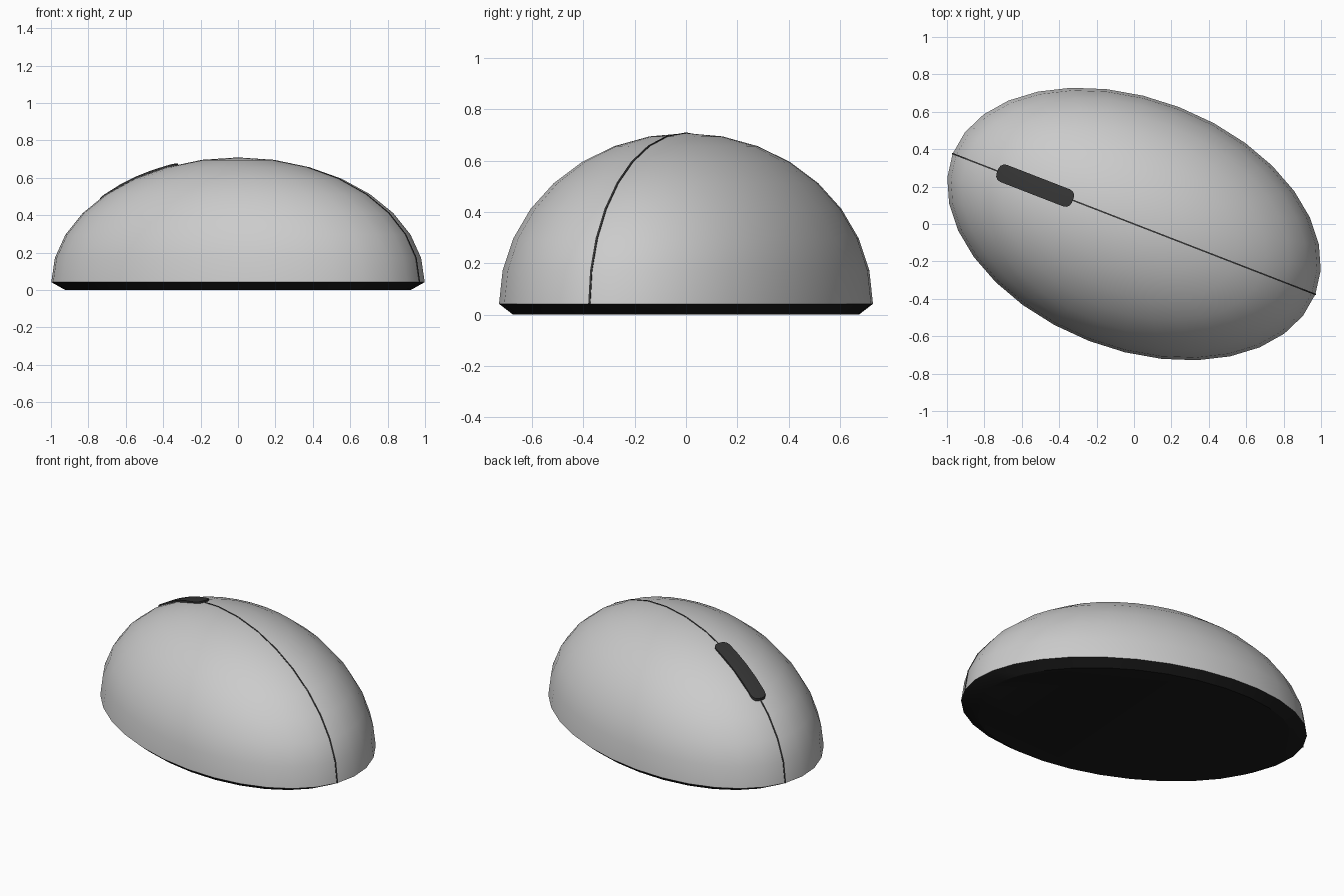
import bpy, bmesh, math
from mathutils import Matrix

if "Cube" in bpy.data.objects:
    bpy.data.objects.remove(bpy.data.objects["Cube"])

A, B, H, Z0 = 1.04, 0.67, 0.665, 0.042   # dome half-axes and rim height
TURN = Matrix.Rotation(math.radians(-21.2), 4, 'Z')


def material(name, v):
    m = bpy.data.materials.new(name)
    m.diffuse_color = (v, v, v, 1)
    m.use_nodes = True
    m.node_tree.nodes["Principled BSDF"].inputs["Base Color"].default_value = m.diffuse_color
    return m


def finish(name, bm, mat=None, angle=30):
    bmesh.ops.recalc_face_normals(bm, faces=bm.faces)
    bm.transform(TURN)
    me = bpy.data.meshes.new(name)
    bm.to_mesh(me)
    bm.free()
    ob = bpy.data.objects.new(name, me)
    bpy.context.collection.objects.link(ob)
    if mat:
        me.materials.append(mat)
    bpy.context.view_layer.objects.active = ob
    ob.select_set(True)
    bpy.ops.object.shade_smooth_by_angle(angle=math.radians(angle))
    ob.select_set(False)
    return ob


def dome_z(x, y):
    return Z0 + H * math.sqrt(max(0, 1 - (x / A) ** 2 - (y / B) ** 2))


black = material("base_black", 0.01)
dark = material("dark_grey", 0.035)

# domed shell: upper half of a stretched sphere
bm = bmesh.new()
bmesh.ops.create_uvsphere(bm, u_segments=32, v_segments=16, radius=1)
bmesh.ops.delete(bm, geom=[v for v in bm.verts if v.co.z < -0.01], context='VERTS')
bm.transform(Matrix.Translation((0, 0, Z0)) @ Matrix.Diagonal((A, B, H, 1)))
finish("shell", bm)

# base plate, tapering towards the ground
bm = bmesh.new()
bmesh.ops.create_cone(bm, cap_ends=True, segments=32, radius1=0.925, radius2=1, depth=Z0)
bm.transform(Matrix.Translation((0, 0, Z0 / 2)) @ Matrix.Diagonal((A, B, 1, 1)))
finish("base_plate", bm, black)

# thin seam running over the shell along its length
bm = bmesh.new()
rows = []
for i in range(17):
    t = math.pi * i / 16
    c, s = math.cos(t), math.sin(t)
    rows.append([bm.verts.new((A * k * c, y, Z0 + H * k * s))
                 for k, y in ((0.98, -.004), (1.003, -.004), (1.003, .004), (0.98, .004))])
for p, q in zip(rows, rows[1:]):
    for j in range(4):
        bm.faces.new((p[j], p[(j + 1) % 4], q[(j + 1) % 4], q[j]))
bm.faces.new(rows[0])
bm.faces.new(rows[-1])
finish("seam", bm, dark)

# scroll wheel: rounded strip barely rising from the shell
bm = bmesh.new()
MID, HALF, WIDE, R = -0.567, 0.216, 0.049, 0.035
corner = [R * (1 - math.cos(math.radians(d))) for d in (0, 30, 60, 90)]
us = [-HALF + c for c in corner] + [-0.09, 0, 0.09] + [HALF - c for c in reversed(corner)]
rows = []
for u in us:
    e = max(0, abs(u) - (HALF - R))
    w = WIDE - R + math.sqrt(max(0, R * R - e * e))
    rows.append([bm.verts.new((MID + u, w * k, dome_z(MID + u, w * k) + 0.009))
                 for k in (-1, -0.5, 0, 0.5, 1)])
for p, q in zip(rows, rows[1:]):
    for j in range(4):
        bm.faces.new((p[j], q[j], q[j + 1], p[j + 1]))
top = list(bm.faces)
low = bmesh.ops.extrude_face_region(bm, geom=top, use_keep_orig=True)
for v in low["geom"]:
    if isinstance(v, bmesh.types.BMVert):
        v.co.z -= 0.04
finish("scroll_wheel", bm, dark)
